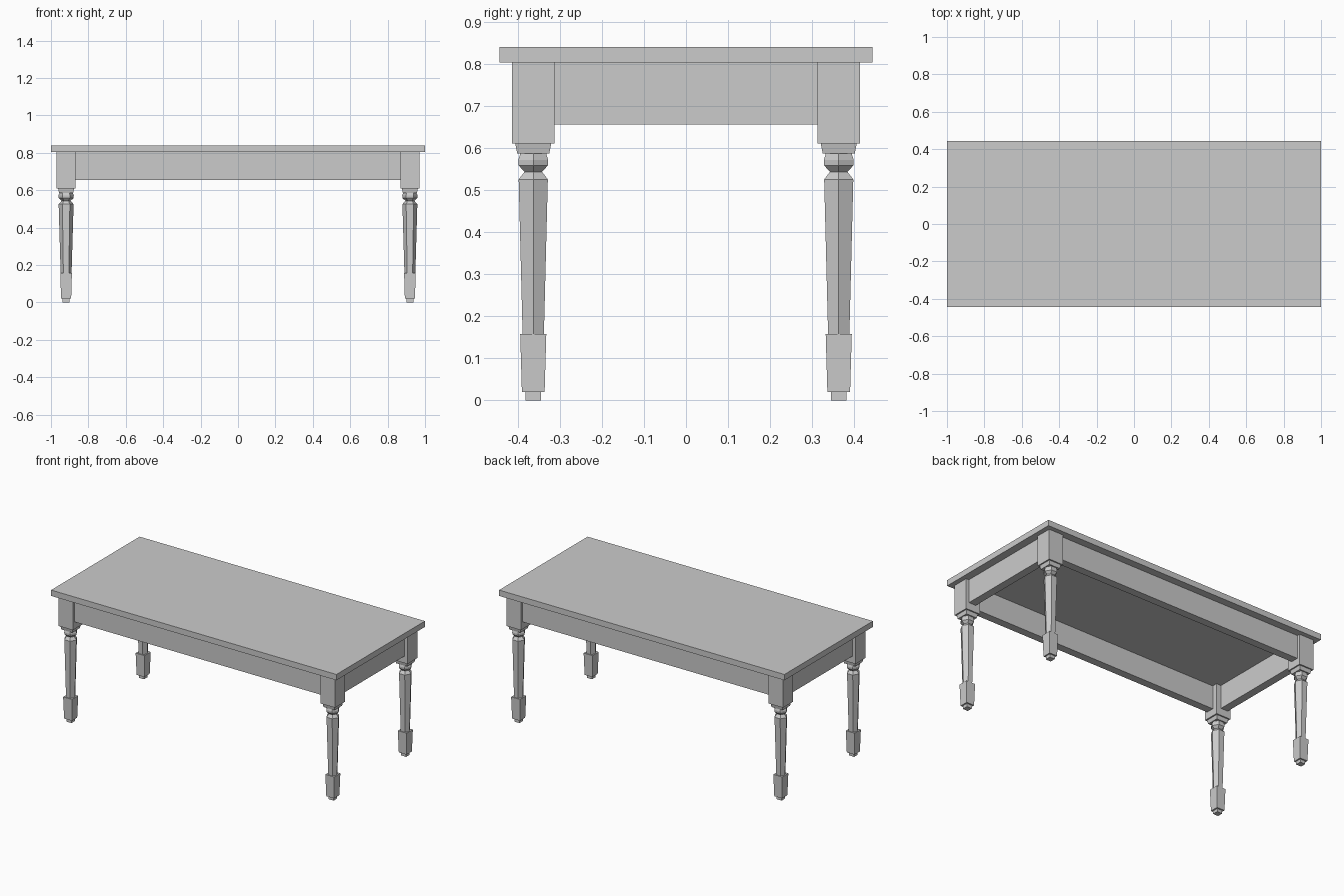
import bpy, bmesh
from math import cos, sin, pi

if "Cube" in bpy.data.objects:
    bpy.data.objects.remove(bpy.data.objects["Cube"], do_unlink=True)

grey = bpy.data.materials.new("plain grey")
colour = (0.6, 0.6, 0.6, 1)
grey.use_nodes = True
grey.diffuse_color = colour
grey.node_tree.nodes["Principled BSDF"].inputs["Base Color"].default_value = colour


def finish(name, bm):
    bmesh.ops.recalc_face_normals(bm, faces=bm.faces)
    mesh = bpy.data.meshes.new(name)
    bm.to_mesh(mesh)
    bm.free()
    mesh.materials.append(grey)
    obj = bpy.data.objects.new(name, mesh)
    bpy.context.collection.objects.link(obj)


def stack(bm, x, y, sides, turn, profile):
    """Closed column of regular polygons; profile lists (corner radius, z)."""
    rings = []
    for r, z in profile:
        angles = [turn + 2 * pi * i / sides for i in range(sides)]
        rings.append([bm.verts.new((x + r * cos(a), y + r * sin(a), z)) for a in angles])
    for low, high in zip(rings, rings[1:]):
        for i in range(sides):
            j = (i + 1) % sides
            bm.faces.new((low[i], low[j], high[j], high[i]))
    bm.faces.new(rings[0])
    bm.faces.new(rings[-1])


def square(bm, x, y, profile):
    """Square column; profile lists (half width, z)."""
    stack(bm, x, y, 4, pi / 4, [(h * 2 ** 0.5, z) for h, z in profile])


def box(name, x, y, z):
    bm = bmesh.new()
    bmesh.ops.create_cube(bm, size=1)
    for v in bm.verts:
        for axis, (low, high) in enumerate((x, y, z)):
            v.co[axis] = low if v.co[axis] < 0 else high
    finish(name, bm)


# Table top
box("table_top", (-1, 1), (-0.443, 0.443), (0.803, 0.84))

# Aprons between the leg blocks
for s, end, side in ((-1, "front", "right"), (1, "back", "left")):
    box(end + "_apron", (-0.88, 0.88), sorted((s * 0.345, s * 0.395)), (0.655, 0.803))
    box(side + "_apron", sorted((s * 0.9, s * 0.95)), (-0.33, 0.33), (0.655, 0.803))

# Four turned legs
for sx, side in ((-1, "right"), (1, "left")):
    for sy, end in ((-1, "front"), (1, "back")):
        bm = bmesh.new()
        x, y = sx * 0.919, sy * 0.363
        # foot tip, foot block, collar and top block
        square(bm, x, y, [(0.018, 0), (0.018, 0.022)])
        square(bm, x, y, [(0.027, 0.02), (0.031, 0.158)])
        square(bm, x, y, [(0.038, 0.586), (0.043, 0.612)])
        square(bm, x, y, [(0.051, 0.61), (0.051, 0.803)])
        # six-sided tapered shaft, neck and bulb
        stack(bm, x, y, 6, 0, [(0.029, 0.15), (0.04, 0.525), (0.024, 0.543),
                               (0.040, 0.558), (0.041, 0.571), (0.035, 0.588)])
        finish(f"{end}_{side}_leg", bm)
